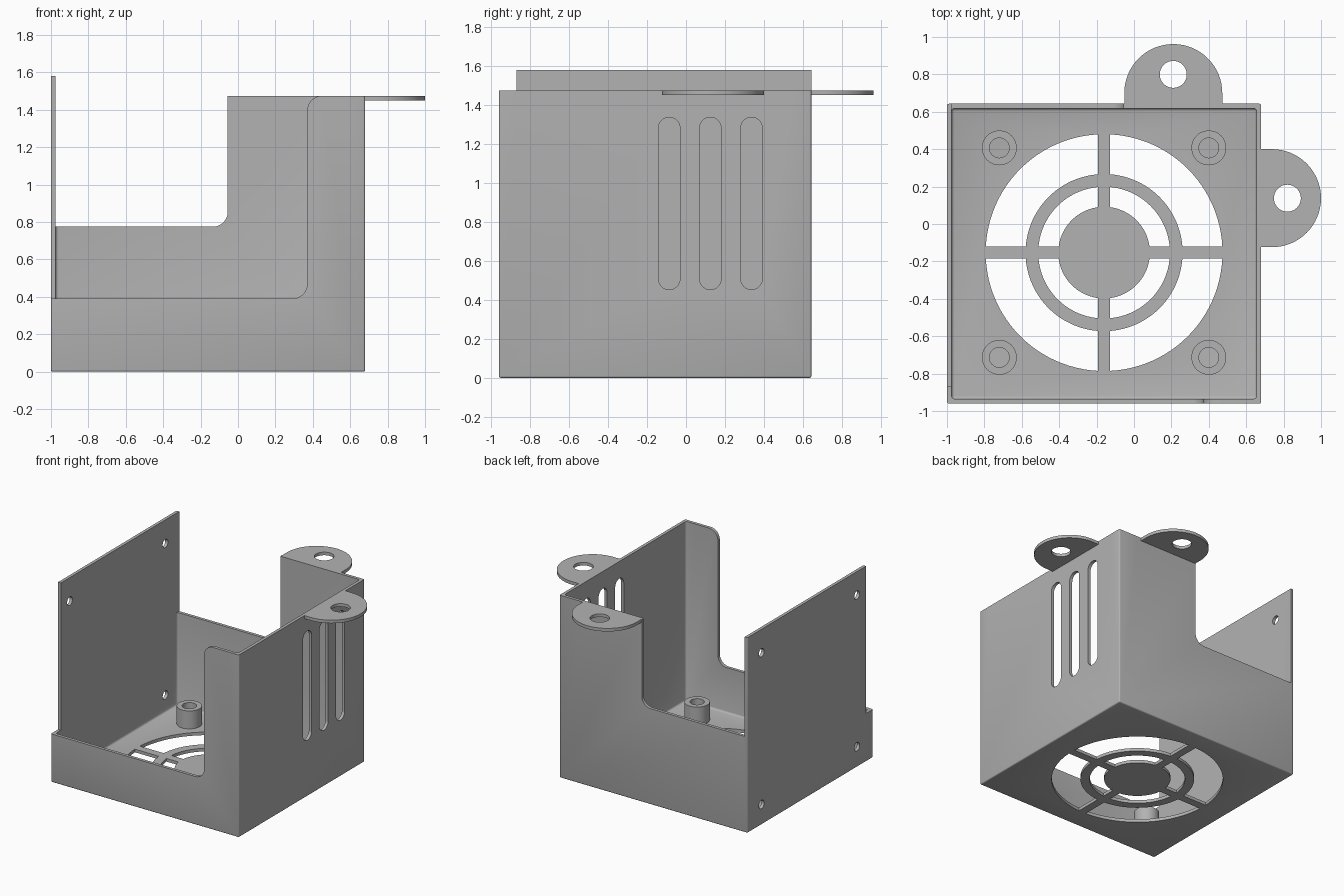
import bpy, bmesh
from math import sin, cos, asin, pi, radians
from mathutils import Vector

if "Cube" in bpy.data.objects:
    bpy.data.objects.remove(bpy.data.objects["Cube"], do_unlink=True)

grey = bpy.data.materials.new("plain grey")
grey.use_nodes = True
GREY = (0.448, 0.448, 0.448, 1)
grey.diffuse_color = GREY
grey.node_tree.nodes["Principled BSDF"].inputs["Base Color"].default_value = GREY

# Case extents, wall thickness and fan centre
X0, X1, Y0, Y1 = -1.0, 0.68, -0.96, 0.643
TOP, PLATE_TOP, T = 1.475, 1.58, 0.025
FX, FY = -0.16, -0.153


def add_object(name, bm):
    bmesh.ops.recalc_face_normals(bm, faces=bm.faces[:])
    mesh = bpy.data.meshes.new(name)
    bm.to_mesh(mesh)
    bm.free()
    mesh.materials.append(grey)
    obj = bpy.data.objects.new(name, mesh)
    bpy.context.scene.collection.objects.link(obj)
    return obj


def prism(name, outline, axis, lo, hi):
    """Extrude a 2D outline along an axis from lo to hi."""
    place = {"x": lambda u, v: (lo, u, v),
             "y": lambda u, v: (u, lo, v),
             "z": lambda u, v: (u, v, lo)}[axis]
    bm = bmesh.new()
    face = bm.faces.new([bm.verts.new(place(u, v)) for u, v in outline])
    new = bmesh.ops.extrude_face_region(bm, geom=[face])["geom"]
    shift = Vector([hi - lo if a == axis else 0 for a in "xyz"])
    bmesh.ops.translate(bm, vec=shift,
                        verts=[v for v in new if isinstance(v, bmesh.types.BMVert)])
    return add_object(name, bm)


def arc(cx, cy, r, a0, a1, n=16):
    return [(cx + r * cos(a0 + (a1 - a0) * i / n),
             cy + r * sin(a0 + (a1 - a0) * i / n)) for i in range(n + 1)]


def circle(cx, cy, r, n=48):
    return arc(cx, cy, r, 0, 2 * pi, n)[:-1]


def rect(u0, v0, u1, v1):
    return [(u0, v0), (u1, v0), (u1, v1), (u0, v1)]


def rounded_box(name, lo, hi, radius):
    """Box with its upright and bottom edges rounded."""
    obj = prism(name, rect(lo[0], lo[1], hi[0], hi[1]), "z", lo[2], hi[2])
    bm = bmesh.new()
    bm.from_mesh(obj.data)
    edges = [e for e in bm.edges if min(v.co.z for v in e.verts) < lo[2] + 0.001]
    bmesh.ops.bevel(bm, geom=edges, offset=radius, segments=3, profile=0.5, affect="EDGES")
    bm.to_mesh(obj.data)
    bm.free()
    return obj


def cut(obj, cutters):
    """Subtract each cutter, apply the result and remove the cutters."""
    for c in cutters:
        mod = obj.modifiers.new("cut", "BOOLEAN")
        mod.operation, mod.solver, mod.object = "DIFFERENCE", "EXACT", c
    graph = bpy.context.evaluated_depsgraph_get()
    graph.update()
    mesh = bpy.data.meshes.new_from_object(obj.evaluated_get(graph))
    obj.modifiers.clear()
    obj.data = mesh
    for c in cutters:
        bpy.data.objects.remove(c, do_unlink=True)


# Case: rounded block, hollowed out
case = rounded_box("case", (X0, Y0, 0), (X1, Y1, PLATE_TOP), 0.01)
cutters = [rounded_box("cavity", (X0 + T, Y0 + T, T), (X1 - T, Y1 - T, 2), 0.015)]

# Stepped openings in the front and back walls, lower top on the right wall
R = 0.08
front = ([(-1.2, 0.39)] + arc(0.37 - R, 0.39 + R, R, -pi / 2, 0)
         + arc(0.37 + R, TOP - R, R, pi, pi / 2) + [(1, TOP), (1, 2), (-1.2, 2)])
cutters.append(prism("front_opening", front, "y", -1.2, -0.87))
back = ([(X0 + T, 0.775)] + arc(-0.055 - R, 0.775 + R, R, -pi / 2, 0)
        + [(-0.055, TOP), (1, TOP), (1, 2), (X0 + T, 2)])
cutters.append(prism("back_opening", back, "y", 0.55, 1))
cutters.append(prism("side_top", rect(-1.3, TOP, 1.3, 2.1), "x", 0.5, 1.1))

# Vent slots in the right wall
for y in (-0.086, 0.125, 0.336):
    r = 0.055
    slot = arc(y, 1.337 - r, r, 0, pi) + arc(y, 0.453 + r, r, pi, 2 * pi)
    cutters.append(prism("vent_slot", slot, "x", 0.5, 0.9))

# Screw holes in the tall plate
for y in (-0.755, 0.465):
    for z in (0.165, 1.39):
        cutters.append(prism("screw_hole", circle(y, z, 0.034, 24), "x", -1.2, -0.9))

# Fan grille: two rings of four openings, leaving straight spokes
HALF = 0.032
for r_in, r_out in ((0.245, 0.352), (0.42, 0.633)):
    for k in range(4):
        q = k * pi / 2
        a, b = asin(HALF / r_out), asin(HALF / r_in)
        sector = (arc(FX, FY, r_out, q + a, q + pi / 2 - a, 24)
                  + arc(FX, FY, r_in, q + pi / 2 - b, q + b, 24))
        cutters.append(prism("grille_opening", sector, "z", -0.1, 0.1))
cut(case, cutters)
parts = [case]

# Hollow screw posts on the floor
for x in (-0.72, 0.40):
    for y in (-0.713, 0.407):
        post = prism("screw_post", circle(x, y, 0.093), "z", T - 0.005, 0.17)
        cut(post, [prism("post_bore", circle(x, y, 0.053), "z", T, 0.3)])
        parts.append(post)

# Mounting tabs with rounded ends
TR = 0.262
back_tab = arc(0.21, 0.70, TR, 0, pi, 32) + [(0.21 - TR, Y1 - 0.005), (0.21 + TR, Y1 - 0.005)]
side_tab = arc(0.738, 0.138, TR, -pi / 2, pi / 2, 32) + [(X1 - 0.005, 0.138 + TR),
                                                        (X1 - 0.005, 0.138 - TR)]
for name, outline, hole in (("back_tab", back_tab, (0.21, 0.80)),
                            ("side_tab", side_tab, (0.82, 0.138))):
    tab = prism(name, outline, "z", TOP - T, TOP)
    cut(tab, [prism("tab_hole", circle(*hole, 0.072), "z", 1.3, 1.6)])
    parts.append(tab)

# Smooth rounded surfaces, keep edges sharp
for obj in parts:
    bpy.ops.object.select_all(action="DESELECT")
    obj.select_set(True)
    bpy.context.view_layer.objects.active = obj
    bpy.ops.object.shade_smooth_by_angle(angle=radians(35))
